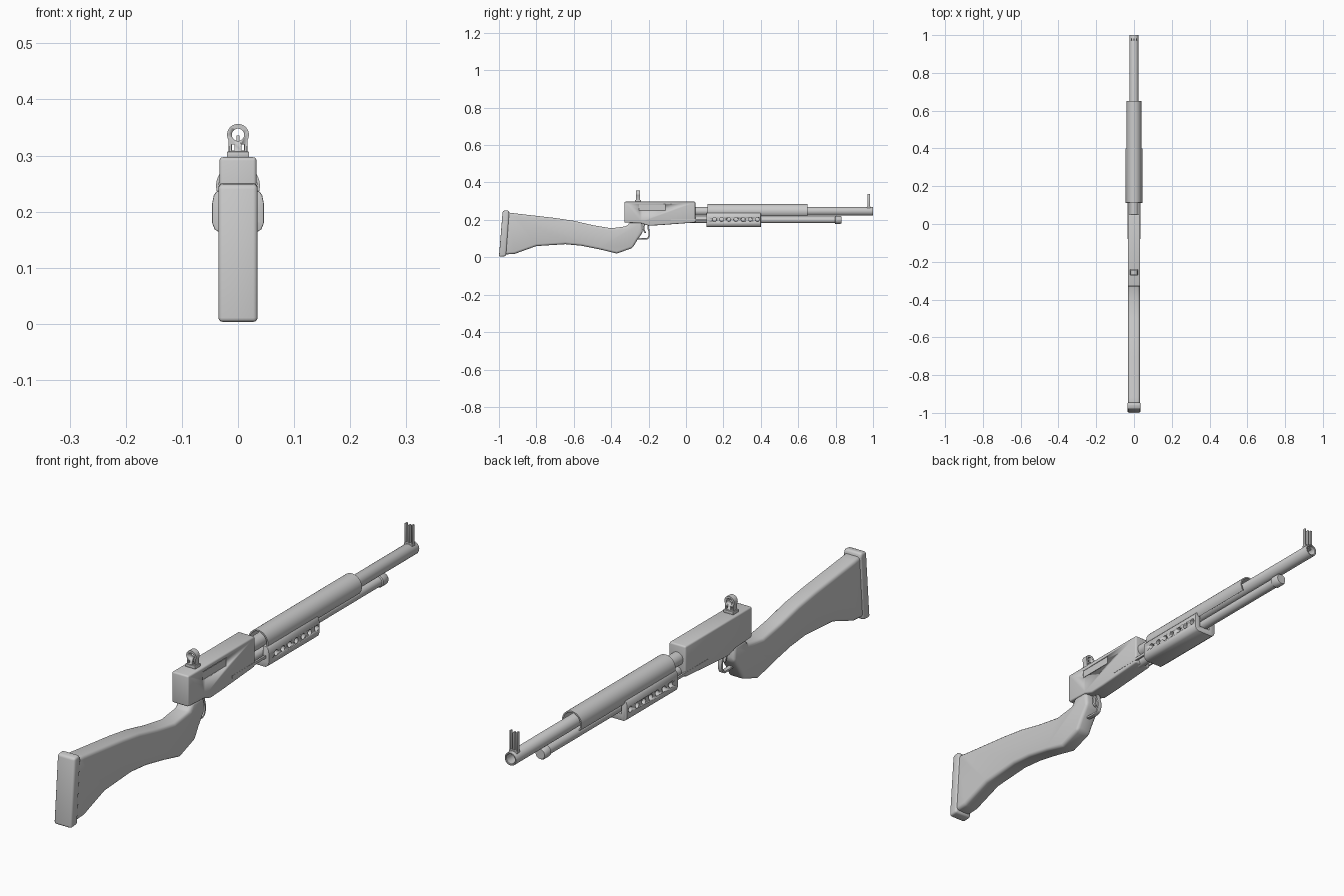
import bpy, bmesh, math
from mathutils import Vector, Matrix

if "Cube" in bpy.data.objects:
    bpy.data.objects.remove(bpy.data.objects["Cube"])

grey = bpy.data.materials.new("plain_grey")
grey.diffuse_color = (0.6, 0.6, 0.6, 1)
grey.use_nodes = True
grey.node_tree.nodes["Principled BSDF"].inputs["Base Color"].default_value = grey.diffuse_color


def finish(name, bm, bevel=0, segs=3, smooth=True):
    bmesh.ops.recalc_face_normals(bm, faces=bm.faces[:])
    me = bpy.data.meshes.new(name)
    bm.to_mesh(me)
    bm.free()
    me.materials.append(grey)
    ob = bpy.data.objects.new(name, me)
    bpy.context.collection.objects.link(ob)
    bpy.ops.object.select_all(action='DESELECT')
    ob.select_set(True)
    bpy.context.view_layer.objects.active = ob
    if bevel:
        m = ob.modifiers.new("bevel", 'BEVEL')
        m.width, m.segments, m.limit_method = bevel, segs, 'ANGLE'
        m.angle_limit = math.radians(40)
        bpy.ops.object.modifier_apply(modifier="bevel")
    if smooth:
        bpy.ops.object.shade_smooth_by_angle(angle=math.radians(35))
    return ob


def prism(name, pts, axis, a, b, bevel=0, segs=3):
    """Extrude a closed outline: (y, z) points along x, or (x, z) points along y."""
    bm = bmesh.new()
    vs = [bm.verts.new((a, p, q) if axis == 'x' else (p, a, q)) for p, q in pts]
    f = bm.faces.new(vs)
    r = bmesh.ops.extrude_face_region(bm, geom=[f])
    d = Vector((b - a, 0, 0)) if axis == 'x' else Vector((0, b - a, 0))
    bmesh.ops.translate(bm, vec=d, verts=[v for v in r['geom'] if isinstance(v, bmesh.types.BMVert)])
    return finish(name, bm, bevel, segs)


def box(name, x0, x1, y0, y1, z0, z1, bevel=0):
    return prism(name, [(y0, z0), (y1, z0), (y1, z1), (y0, z1)], 'x', x0, x1, bevel, 2)


def tube(name, prof, z, n=32):
    """Spin a closed (radius, y) outline about the y direction at height z."""
    bm = bmesh.new()
    rings = [[bm.verts.new((r * math.cos(2 * math.pi * i / n), y, z + r * math.sin(2 * math.pi * i / n)))
              for i in range(n)] for r, y in prof]
    for a, b in zip(rings, rings[1:]):
        for i in range(n):
            bm.faces.new((a[i], a[(i + 1) % n], b[(i + 1) % n], b[i]))
    bm.faces.new(rings[0])
    bm.faces.new(rings[-1])
    return finish(name, bm)


def cut(ob, cutters):
    bpy.context.view_layer.objects.active = ob
    for c in cutters:
        c.hide_render = True
        m = ob.modifiers.new("cut", 'BOOLEAN')
        m.object, m.solver = c, 'EXACT'
        bpy.ops.object.modifier_apply(modifier="cut")
        bpy.data.objects.remove(c)


def circle(cx, cz, r, n=24, a0=0.0, a1=360.0, ends=False):
    k = n - 1 if ends else n
    return [(cx + r * math.cos(math.radians(a0 + (a1 - a0) * i / k)),
             cz + r * math.sin(math.radians(a0 + (a1 - a0) * i / k))) for i in range(n)]


# stock with grip
prism("stock", [(-0.972, 0.015), (-0.917, 0.018), (-0.80, 0.06), (-0.645, 0.07), (-0.56, 0.062),
                (-0.46, 0.042), (-0.37, 0.02), (-0.285, 0.05), (-0.262, 0.09), (-0.23, 0.135),
                (-0.235, 0.19), (-0.30, 0.19), (-0.315, 0.166), (-0.40, 0.155), (-0.50, 0.172),
                (-0.60, 0.195), (-0.70, 0.21), (-0.917, 0.235), (-0.955, 0.24)],
      'x', -0.031, 0.031, 0.012)
# butt pad
prism("butt_pad", [(-1.0, 0.003), (-0.962, 0.006), (-0.945, 0.235), (-0.95, 0.252), (-0.98, 0.248)],
      'x', -0.035, 0.035, 0.008)

# receiver with ejection port recess
receiver = prism("receiver", [(-0.33, 0.186), (-0.24, 0.182), (-0.20, 0.169), (-0.14, 0.172), (0.05, 0.186),
                              (0.05, 0.297), (-0.33, 0.297)], 'x', -0.033, 0.033, 0.006)
cut(receiver, [box("port_cutter", 0.029, 0.06, -0.25, -0.11, 0.25, 0.282)])
box("bolt", 0.01, 0.031, -0.247, -0.113, 0.253, 0.279)

# barrel and magazine tube
tube("barrel", [(0.017, 0.96), (0.017, 0.998), (0.019, 1.0), (0.0225, 1.0), (0.0235, 0.997), (0.0235, 0.03)], 0.246)
tube("magazine_tube", [(0.0175, 0.03), (0.0175, 0.80)], 0.2)
tube("magazine_cap", [(0.017, 0.795), (0.0215, 0.798), (0.0215, 0.825), (0.018, 0.831)], 0.2)

# heat shield, open underneath
prism("heat_shield", circle(0, 0.246, 0.039, 30, -40, 220, True) + circle(0, 0.246, 0.034, 30, 220, -40, True),
      'y', 0.115, 0.65)

# pump fore-end: U section with side holes
half = [(0.022, 0.237), (0.037, 0.237), (0.043, 0.23), (0.046, 0.215), (0.046, 0.18), (0.042, 0.169), (0.032, 0.162)]
inner = [(0.022, 0.185)]
fore = prism("pump_grip", inner + half + [(-x, z) for x, z in reversed(inner + half)], 'y', 0.11, 0.40, 0.002, 2)
cutters = []
for i in range(7):
    y = 0.152 + i * 0.0383
    cutters.append(prism("hole_cutter", circle(y, 0.202, 0.0105, 16), 'x', -0.1, 0.1))
cut(fore, cutters)

# action bars
for s, side in ((1, "right"), (-1, "left")):
    box("action_bar_" + side, s * 0.027, s * 0.0337, -0.08, 0.13, 0.194, 0.204)

# trigger guard and trigger: swept flat strips
def strip(name, pts, t, w):
    v = [Vector(p) for p in pts]
    left, right = [], []
    for i, p in enumerate(v):
        d = (v[min(i + 1, len(v) - 1)] - v[max(i - 1, 0)]).normalized()
        n = Vector((-d.y, d.x)) * t / 2
        left.append(tuple(p + n))
        right.append(tuple(p - n))
    prism(name, left + right[::-1], 'x', -w / 2, w / 2, 0.002, 2)


strip("trigger_guard", [(-0.268, 0.101), (-0.235, 0.098), (-0.212, 0.098), (-0.201, 0.104), (-0.196, 0.118),
                        (-0.196, 0.135), (-0.202, 0.155), (-0.203, 0.176)], 0.008, 0.016)
strip("trigger", [(-0.222, 0.178), (-0.226, 0.16), (-0.225, 0.145), (-0.217, 0.13)], 0.008, 0.01)

# rear sight: base and arched aperture
box("rear_sight_base", -0.02, 0.02, -0.272, -0.240, 0.296, 0.307, 0.002)
sight = prism("rear_sight", [(-0.016, 0.305), (0.016, 0.305)] + circle(0, 0.337, 0.0195, 20, -30, 210, True),
              'y', -0.267, -0.246)
cut(sight, [prism("aperture_cutter", circle(0, 0.337, 0.011, 20), 'y', -0.3, -0.2)] +
    [box("slot_cutter", s * 0.009 - 0.003, s * 0.009 + 0.003, -0.3, -0.2, 0.309, 0.32) for s in (-1, 1)])

# front sight: centre post between two wings
box("front_sight_base", -0.016, 0.016, 0.968, 0.986, 0.258, 0.272, 0.002)
for x, name, top in ((-0.0135, "left_wing", 0.339), (0, "centre_post", 0.336), (0.0135, "right_wing", 0.339)):
    box("front_sight_" + name, x - 0.003, x + 0.003, 0.971, 0.983, 0.265, top, 0.001)
